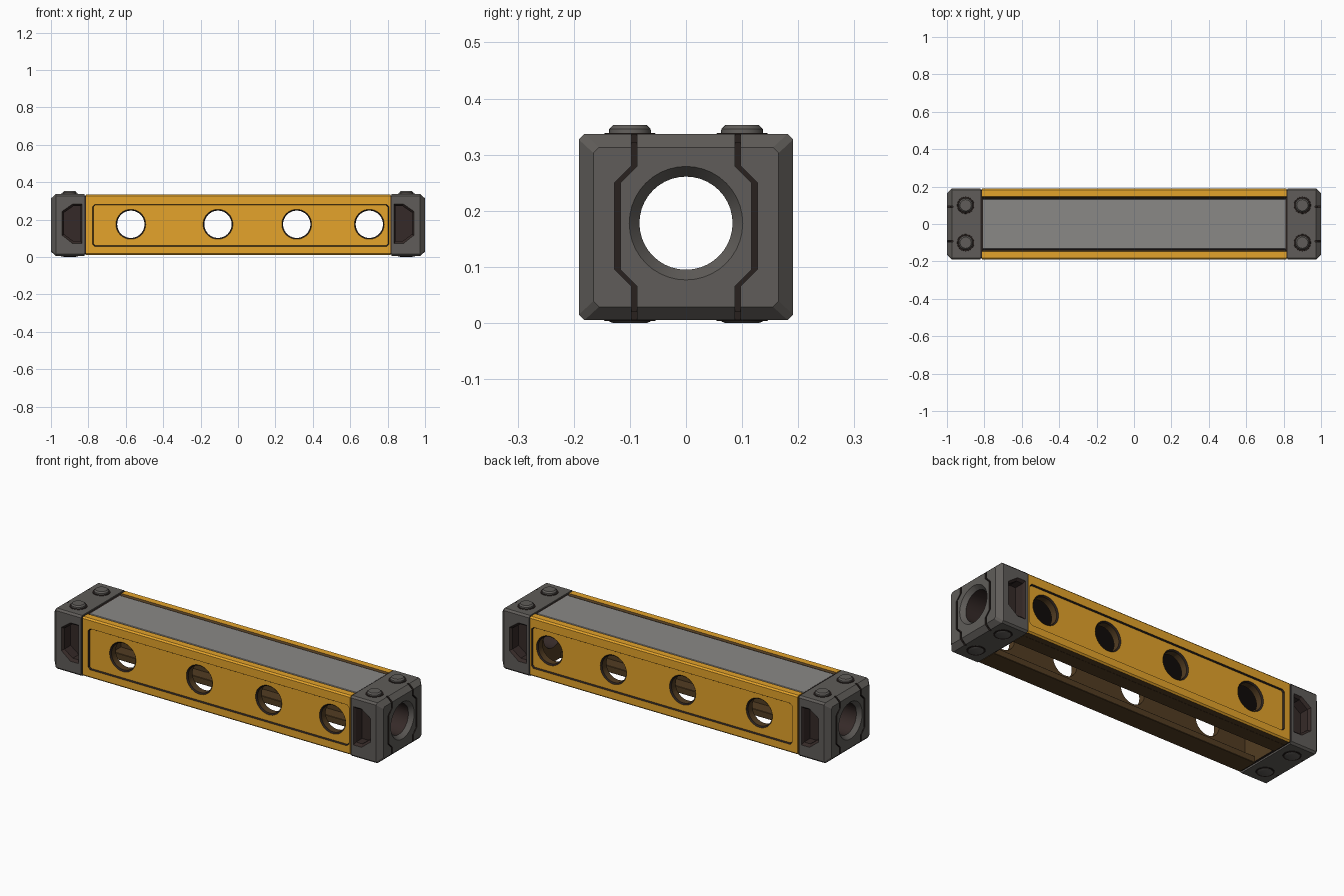
import bpy, bmesh, math
from mathutils import Matrix, Vector

if "Cube" in bpy.data.objects:
    bpy.data.objects.remove(bpy.data.objects["Cube"])


def material(name, rgb):
    m = bpy.data.materials.new(name)
    m.diffuse_color = (*rgb, 1)
    m.use_nodes = True
    m.node_tree.nodes["Principled BSDF"].inputs["Base Color"].default_value = m.diffuse_color
    return m


ORANGE = material("orange paint", (0.78, 0.37, 0.024))
BLOCK = material("dark grey metal", (0.116, 0.108, 0.100))
PLATE = material("mid grey metal", (0.255, 0.248, 0.24))
DARK = material("near black brown", (0.022, 0.015, 0.013))
MAROON = material("dark maroon brown", (0.036, 0.023, 0.021))
BROWN = material("dirty brown", (0.085, 0.046, 0.016))


def loft(name, loops, mat, side_mat=None):
    """Skin a list of equal-length loops and cap both ends."""
    bm = bmesh.new()
    rows = [[bm.verts.new(p) for p in loop] for loop in loops]
    n = len(rows[0])
    for a, b in zip(rows, rows[1:]):
        for i in range(n):
            f = bm.faces.new((a[i], a[(i + 1) % n], b[(i + 1) % n], b[i]))
            f.material_index = 1 if side_mat else 0
    bm.faces.new(rows[0])
    bm.faces.new(rows[-1])
    bmesh.ops.recalc_face_normals(bm, faces=bm.faces)
    me = bpy.data.meshes.new(name)
    bm.to_mesh(me)
    bm.free()
    me.materials.append(mat)
    if side_mat:
        me.materials.append(side_mat)
    ob = bpy.data.objects.new(name, me)
    bpy.context.collection.objects.link(ob)
    return ob


def chamfer_rect(u0, u1, v0, v1, c):
    return [(u0 + c, v0), (u1 - c, v0), (u1, v0 + c), (u1, v1 - c),
            (u1 - c, v1), (u0 + c, v1), (u0, v1 - c), (u0, v0 + c)]


def circle(u, v, r, n=40):
    return [(u + r * math.cos(2 * math.pi * i / n), v + r * math.sin(2 * math.pi * i / n))
            for i in range(n)]


def at_x(pts, x):
    return [(x, u, v) for u, v in pts]


def at_y(pts, y):
    return [(u, y, v) for u, v in pts]


def at_z(pts, z):
    return [(u, v, z) for u, v in pts]


def box(name, x0, x1, y0, y1, z0, z1, mat, c=0.004):
    p = chamfer_rect(y0, y1, z0, z1, c)
    return loft(name, [at_x(p, x0), at_x(p, x1)], mat)


def cut(ob, cutters):
    """Subtract cutters; cut faces take the cutter's material."""
    for c in cutters:
        c.hide_render = True
        m = ob.modifiers.new("cut", 'BOOLEAN')
        m.operation = 'DIFFERENCE'
        m.solver = 'EXACT'
        m.material_mode = 'TRANSFER'
        m.object = c
    dg = bpy.context.evaluated_depsgraph_get()
    me = bpy.data.meshes.new_from_object(ob.evaluated_get(dg))
    ob.modifiers.clear()
    ob.data = me
    for c in cutters:
        bpy.data.objects.remove(c)


def paint(ob, mat, rule):
    """Give a material to the faces whose normal and centre fit the rule."""
    ob.data.materials.append(mat)
    for p in ob.data.polygons:
        if rule(p.normal, p.center):
            p.material_index = len(ob.data.materials) - 1


def mirrored(ob, name, axis):
    me = ob.data.copy()
    s = Vector((1, 1, 1))
    s[axis] = -1
    me.transform(Matrix.Diagonal(s).to_4x4())
    me.flip_normals()
    new = bpy.data.objects.new(name, me)
    bpy.context.collection.objects.link(new)
    return new


MID_Z = 0.175
bore = circle(0, MID_Z + .003, .083)

# End block with chamfered outer face
wide = chamfer_rect(-0.191, 0.191, 0.005, 0.337, 0.010)
narrow = chamfer_rect(-0.165, 0.165, 0.029, 0.313, 0.010)
block = loft("right_end_block", [at_x(wide, 0.820), at_x(wide, 0.974), at_x(narrow, 1.0)], BLOCK)

# Bore through the block, with a countersink
sink = MID_Z + .003
cutters = [loft("bore_cutter", [at_x(bore, 0.8), at_x(bore, 1.1)], MAROON),
           loft("countersink_cutter", [at_x(circle(0, sink, .077), 0.97),
                                       at_x(circle(0, sink, .106), 1.006)], BLOCK)]

# Bent grooves on the end face and pockets on the two sides
for s in (-1, 1):
    path = [(.092, -.02), (.092, .065), (.122, .095), (.122, .25), (.092, .28), (.092, .36)]
    strip = [(s * (y - .005), z) for y, z in path] + [(s * (y + .005), z) for y, z in path[::-1]]
    cutters.append(loft("groove_cutter", [at_x(strip, 0.984), at_x(strip, 1.1)], DARK))
    for z0, z1 in ((-.01, .0195), (.3225, .36)):
        y0, y1 = sorted((s * .0871, s * .0969))
        cutters.append(box("groove_end_cutter", .967, 1.05, y0, y1, z0, z1, DARK, .0002))
    outer = [(.834, .07), (.885, .07), (.942, .115), (.942, .245), (.885, .285), (.834, .285)]
    inner = [(.842, .085), (.880, .085), (.930, .122), (.930, .237), (.880, .272), (.842, .272)]
    cutters.append(loft("pocket_cutter", [at_y(inner, s * .125), at_y(inner, s * .178),
                                          at_y(outer, s * .193)], MAROON))
cut(block, cutters)
parts = [block, mirrored(block, "left_end_block", 0)]

# Dark gasket closing the gap between block and panels
gasket = box("right_gasket", 0.808, 0.822, -0.184, 0.184, 0.014, 0.330, DARK)
paint(gasket, BROWN, lambda n, c: n.x < -0.9)
cut(gasket, [loft("gasket_cutter", [at_x(bore, 0.7), at_x(bore, 0.9)], MAROON)])
parts += [gasket, mirrored(gasket, "left_gasket", 0)]

# Bolts above and below each end block
for sx in (-1, 1):
    for sy in (-1, 1):
        x, y = sx * 0.9, sy * 0.1
        for side, z, d, h in (("top", .335, 1, .018), ("bottom", .007, -1, .007)):
            parts.append(loft(side + "_bolt_seat", [at_z(circle(x, y, .047, 24), z),
                                                    at_z(circle(x, y, .045, 24), z + d * .0035)], DARK))
            parts.append(loft(side + "_bolt", [at_z(circle(x, y, .038, 24), z),
                                               at_z(circle(x, y, .037, 24), z + d * h * .6),
                                               at_z(circle(x, y, .030, 24), z + d * h)], BLOCK))

# Side panel: recessed field and four uneven round holes, dirty underneath and inside
panel = box("front_panel", -0.812, 0.815, -0.19, -0.138, 0.010, 0.335, ORANGE, 0.008)
paint(panel, BROWN, lambda n, c: n.y > 0.6 or n.z < -0.9)
big = chamfer_rect(-0.778, 0.807, 0.056, 0.282, 0.012)
small = chamfer_rect(-0.773, 0.802, 0.061, 0.277, 0.010)
cut(panel, [loft("recess_cutter", [at_y(small, -.182), at_y(big, -.1905), at_y(big, -.25)],
                 ORANGE, DARK)])
cutters = []
for x in (-0.573, -0.107, 0.314, 0.702):
    cutters.append(loft("hole_cutter", [at_y(circle(x, MID_Z, .073), -.25),
                                        at_y(circle(x, MID_Z, .073), -.05)], BROWN))
    cutters.append(loft("hole_rim_cutter", [at_y(circle(x, MID_Z, .070), -.172),
                                            at_y(circle(x, MID_Z, .083), -.185)], DARK))
cut(panel, cutters)
parts += [panel, mirrored(panel, "back_panel", 1)]

# Bottom flanges turned inward from the panels
for name, y0, y1 in (("front_flange", -.150, -.07), ("back_flange", .07, .150)):
    parts.append(box(name, -0.812, 0.812, y0, y1, 0.0095, 0.045, BROWN, 0.002))

# Top deck plate with a dark seam underneath
parts.append(box("deck_seam", -0.82, 0.82, -0.140, 0.140, 0.298, 0.316, DARK, 0.002))
parts.append(box("deck_plate", -0.808, 0.811, -0.133, 0.134, 0.315, 0.331, PLATE, 0.003))

# Smooth round surfaces, keep edges crisp
for ob in bpy.context.scene.objects:
    ob.select_set(ob in parts)
bpy.context.view_layer.objects.active = block
bpy.ops.object.shade_smooth_by_angle(angle=math.radians(25))
